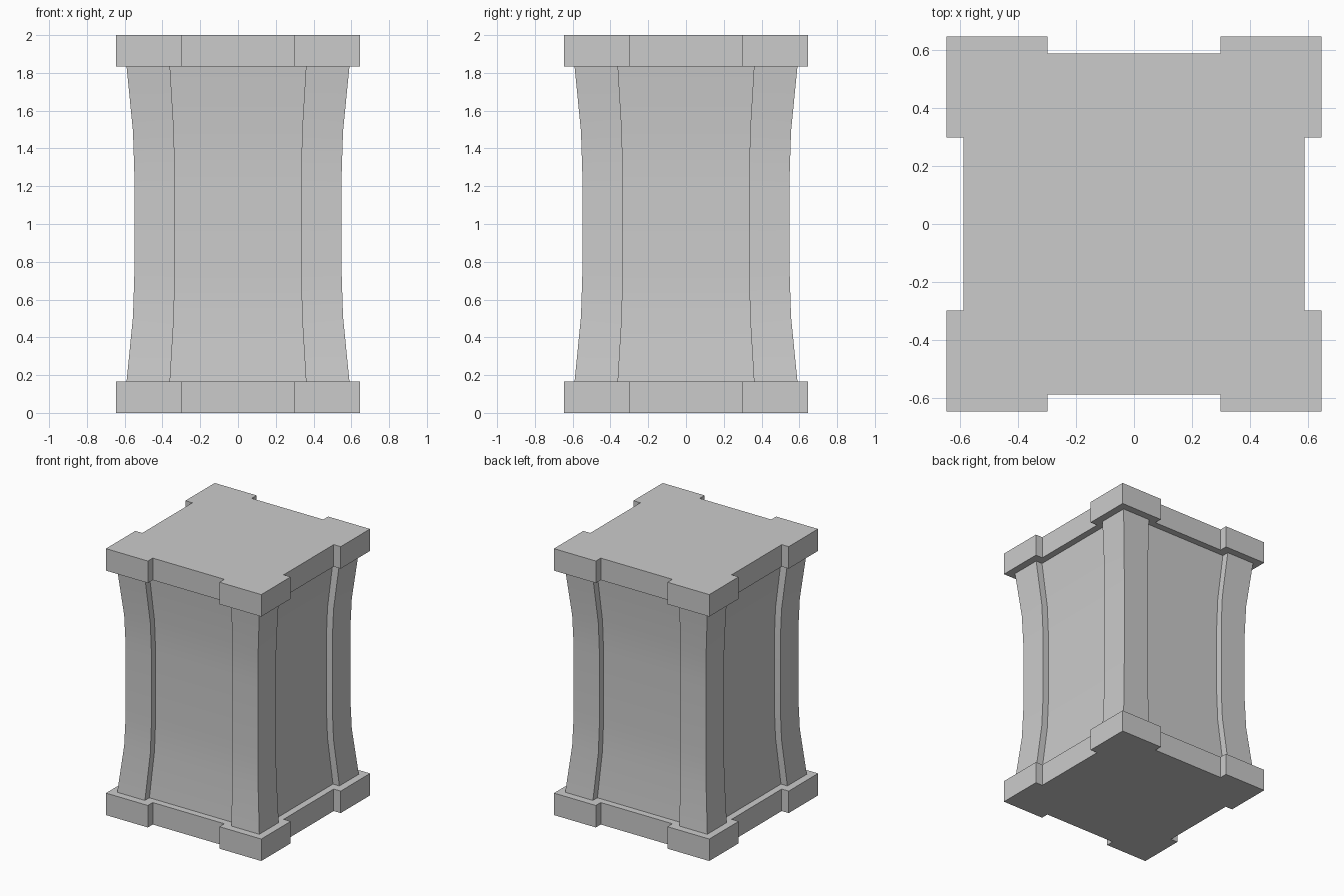
import bpy
import bmesh

if "Cube" in bpy.data.objects:
    bpy.data.objects.remove(bpy.data.objects["Cube"])


def outline(half, notch, panel):
    """Square with four projecting corner blocks, counter-clockwise."""
    side = [(half, -half), (half, -notch), (panel, -notch),
            (panel, notch), (half, notch)]
    points = []
    for _ in range(4):
        points += side
        side = [(-y, x) for x, y in side]
    return points


def loft(name, levels):
    """Stack outlines given as (z, half, notch, panel) into a closed solid."""
    bm = bmesh.new()
    rings = [[bm.verts.new((x, y, z)) for x, y in outline(*dims)]
             for z, *dims in levels]
    n = len(rings[0])
    for low, high in zip(rings, rings[1:]):
        for i in range(n):
            j = (i + 1) % n
            bm.faces.new((low[i], low[j], high[j], high[i]))
    bm.faces.new(rings[0][::-1])
    bm.faces.new(rings[-1])
    bmesh.ops.recalc_face_normals(bm, faces=bm.faces)
    mesh = bpy.data.meshes.new(name)
    bm.to_mesh(mesh)
    bm.free()
    obj = bpy.data.objects.new(name, mesh)
    bpy.context.collection.objects.link(obj)
    return obj


# Base and top slabs
for name, z in (("base_slab", 0), ("top_slab", 1.835)):
    loft(name, [(z, 0.645, 0.297, 0.587), (z + 0.165, 0.645, 0.297, 0.587)])

# Waisted shaft with recessed panels between the corner posts
lower = [(0.165, 0.59), (0.51, 0.556), (0.73, 0.549)]
profile = lower + [(2 - z, half) for z, half in reversed(lower)]
shaft = loft("shaft", [(z, h, h * 0.61, h * 0.91) for z, h in profile])

# Smooth the gentle curve, keep the corners crisp
bpy.context.view_layer.objects.active = shaft
shaft.select_set(True)
bpy.ops.object.shade_smooth_by_angle(angle=0.52)
